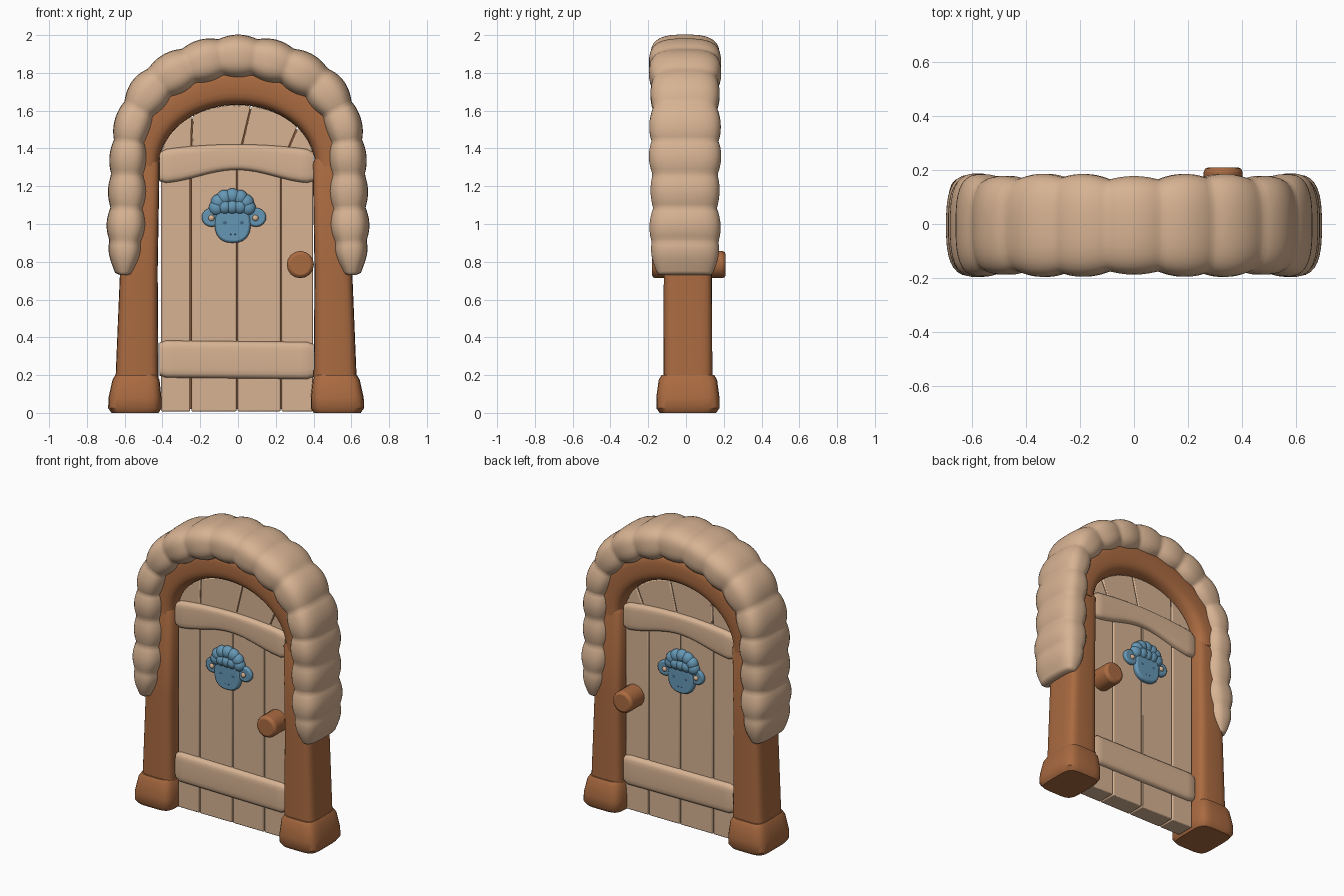
import bpy, bmesh, math
from mathutils import Vector

if "Cube" in bpy.data.objects:
    bpy.data.objects.remove(bpy.data.objects["Cube"], do_unlink=True)


def material(name, rgb):
    m = bpy.data.materials.new(name)
    m.use_nodes = True
    m.diffuse_color = (*rgb, 1)
    m.node_tree.nodes["Principled BSDF"].inputs["Base Color"].default_value = (*rgb, 1)
    return m


TAN = material("pale tan", (0.68, 0.45, 0.29))
BROWN = material("warm brown", (0.40, 0.145, 0.052))
BLUE = material("dusty blue", (0.13, 0.31, 0.46))
NAVY = material("deep blue", (0.06, 0.16, 0.26))
YC = 0.01


def finish(name, bm, mat, bevel=0.0, angle=40):
    bmesh.ops.recalc_face_normals(bm, faces=bm.faces[:])
    mesh = bpy.data.meshes.new(name)
    bm.to_mesh(mesh)
    bm.free()
    ob = bpy.data.objects.new(name, mesh)
    bpy.context.collection.objects.link(ob)
    mesh.materials.append(mat)
    if bevel:
        mod = ob.modifiers.new("rounded edges", "BEVEL")
        mod.width, mod.segments = bevel, 2
    bpy.ops.object.select_all(action="DESELECT")
    ob.select_set(True)
    bpy.context.view_layer.objects.active = ob
    bpy.ops.object.shade_smooth_by_angle(angle=math.radians(angle))
    return ob


def loft(name, rows, mat, power=4, sides=24, normal=None, yc=YC, angle=40):
    """Sweep a rounded-box section along rows of (x, z, half width, half depth)."""
    bm = bmesh.new()
    rings = []
    for i, (x, z, hw, hd) in enumerate(rows):
        a, b = rows[max(i - 1, 0)], rows[min(i + 1, len(rows) - 1)]
        n = Vector(normal) if normal else Vector((a[1] - b[1], b[0] - a[0])).normalized()
        ring = []
        for k in range(sides):
            t = math.tau * (k + 0.5) / sides
            c, s = math.cos(t), math.sin(t)
            u = math.copysign(abs(c) ** (2 / power), c) * hw
            v = math.copysign(abs(s) ** (2 / power), s) * hd
            ring.append(bm.verts.new((x + n.x * u, yc + v, z + n.y * u)))
        rings.append(ring)
    for r, q in zip(rings, rings[1:]):
        for k in range(sides):
            j = (k + 1) % sides
            bm.faces.new((r[k], r[j], q[j], q[k]))
    bm.faces.new(rings[0])
    bm.faces.new(rings[-1])
    return finish(name, bm, mat, angle=angle)


def prism(name, outline, y0, y1, mat, bevel):
    bm = bmesh.new()
    face = bm.faces.new([bm.verts.new((x, y0, z)) for x, z in outline])
    ext = bmesh.ops.extrude_face_region(bm, geom=[face])
    moved = [g for g in ext["geom"] if isinstance(g, bmesh.types.BMVert)]
    bmesh.ops.translate(bm, verts=moved, vec=(0, y1 - y0, 0))
    return finish(name, bm, mat, bevel)


def blob(name, x, y, z, rx, ry, rz, mat):
    bm = bmesh.new()
    bmesh.ops.create_uvsphere(bm, u_segments=20, v_segments=12, radius=1)
    for v in bm.verts:
        v.co = Vector((x + v.co.x * rx, y + v.co.y * ry, z + v.co.z * rz))
    return finish(name, bm, mat)


def oval(cx, cz, rx, rz, n=24, power=2):
    pts = []
    for k in range(n):
        c, s = math.cos(math.tau * k / n), math.sin(math.tau * k / n)
        pts.append((cx + math.copysign(abs(c) ** (2 / power), c) * rx,
                    cz + math.copysign(abs(s) ** (2 / power), s) * rz))
    return pts


# Posts and their feet
for side, label in ((-1, "right"), (1, "left")):
    def column(part, levels, **kw):
        rows = [(side * (a + b) / 2 - 0.01, z, (b - a) / 2, hd) for z, a, b, hd in levels]
        loft(label + "_" + part, rows, BROWN, normal=(1, 0), **kw)
    column("post", [(0.15, 0.41, 0.64, 0.13), (0.75, 0.415, 0.615, 0.128),
                    (1.32, 0.405, 0.60, 0.125), (1.35, 0.42, 0.59, 0.115)], power=5)
    column("foot", [(0, 0.41, 0.66, 0.15), (0.025, 0.395, 0.678, 0.168), (0.08, 0.395, 0.676, 0.168),
                    (0.175, 0.405, 0.655, 0.155), (0.2, 0.42, 0.64, 0.14)], power=5)

# Arch over the doorway
arch = []
for k in range(41):
    t = math.pi * (1 - k / 40)
    arch.append((0.512 * math.cos(t) - 0.005, 1.31 + 0.42 * math.sin(t), 0.1, 0.13))
loft("arch", arch, BROWN, power=3.5)

# Fleece draped over the arch, swollen into puffs along its length
half = [(-0.605, 0.73, 0.05), (-0.595, 0.90, 0.1), (-0.585, 1.12, 0.105), (-0.58, 1.34, 0.102),
        (-0.555, 1.53, 0.1), (-0.46, 1.70, 0.115), (-0.32, 1.805, 0.118), (-0.16, 1.865, 0.118),
        (0, 1.885, 0.118)]
ctrl = [Vector(p) for p in half + [(-x, z, w) for x, z, w in half[-2::-1]]]
fine = []
for i in range(len(ctrl) - 1):
    p0, p1, p2, p3 = (ctrl[min(max(i + d, 0), len(ctrl) - 1)] for d in (-1, 0, 1, 2))
    for k in range(12):
        t = k / 12
        fine.append(0.5 * (2 * p1 + (p2 - p0) * t + (2 * p0 - 5 * p1 + 4 * p2 - p3) * t * t
                           + (3 * p1 - p0 - 3 * p2 + p3) * t ** 3))
fine.append(ctrl[-1])
run = [0]
for p, q in zip(fine, fine[1:]):
    run.append(run[-1] + (q - p).xy.length)
PUFFS = 17
fleece = []
for p, s in zip(fine, run):
    f = s / run[-1]
    puff = abs(math.sin(math.pi * PUFFS * f)) ** 0.8
    end = min(1, 0.82 + 3 * min(f, 1 - f))
    wave = 0.01 * math.sin(11 * f * math.pi)
    fleece.append((p.x, p.y, p.z * (0.84 + 0.16 * puff), (0.172 + 0.016 * puff) * end + wave * 0.5))
for row, scale in ((0, 0.6), (-1, 0.6)):
    x, z, w, d = fleece[row]
    fleece[row] = (x, z, w * scale, d * 0.95)
loft("fleece", fleece, TAN, power=2.9, sides=32, yc=-0.005, angle=60)


# Door planks, leaning slightly near the top, with a thin core behind the gaps
def door_top(x):
    return 1.31 + 0.32 * math.sqrt(max(0, 1 - ((x + 0.005) / 0.412) ** 2))


edges = [(-0.41, 0), (-0.25, 0.03), (-0.005, 0.3), (0.228, 0.35), (0.4, 0)]
GAP = 0.003
for i in range(4):
    (xa, la), (xb, lb) = edges[i], edges[i + 1]
    ta, tb = xa + la * 0.25 + GAP, xb + lb * 0.25 - GAP
    outline = [(xa + GAP, 0.008), (xb - GAP, 0.008), (xb - GAP, 1.31)]
    for k in range(9):
        x = tb + (ta - tb) * k / 8
        if door_top(x) > 1.32:
            outline.append((x, door_top(x)))
    outline.append((xa + GAP, 1.31))
    prism("plank_%d" % (i + 1), outline, YC - 0.062, YC + 0.062, TAN, 0.006)
core = [(-0.39, 0.02), (0.38, 0.02)] + [(0.38 - 0.77 * k / 20, door_top(0.38 - 0.77 * k / 20) - 0.015)
                                        for k in range(21)]
prism("door_core", core, YC - 0.05, YC + 0.05, BROWN, 0)

# Crossbars: straight below, bowed above, wrapping both faces
lower, upper = [], []
for k in range(25):
    f = k / 24
    x = -0.415 + 0.815 * f
    shrink = 0.88 if k in (0, 24) else 1
    bow = 0.5 + 0.5 * math.cos(math.tau * (f - 0.5))
    lo, hi = 1.215 + 0.07 * bow, 1.39 + 0.033 * math.sin(math.pi * f) ** 0.7
    lower.append((x, 0.285 - 0.008 * f, 0.1 * shrink, 0.094 * shrink))
    upper.append((x, (lo + hi) / 2, (hi - lo) / 2 * shrink, 0.094 * shrink))
for name, rows in (("lower_crossbar", lower), ("upper_crossbar", upper)):
    loft(name, rows, TAN, power=6, normal=(0, 1))

# Knob running through the door
prism("knob", oval(0.33, 0.785, 0.072, 0.072, 16), -0.18, 0.21, BROWN, 0.018)

# Sheep-head plaque on both faces
for d, label in ((-1, "front"), (1, "back")):
    base = YC + d * 0.05

    def plate(part, outline, height, mat, bevel):
        prism(label + "_" + part, outline, base, YC + d * height, mat, bevel)
    plate("face", oval(-0.028, 1.0, 0.095, 0.1, power=2.4), 0.092, BLUE, 0.012)
    for x, tag in ((-0.138, "right"), (0.095, "left")):
        plate(tag + "_ear", oval(x, 1.035, 0.054, 0.05), 0.084, BLUE, 0.01)
        blob(label + "_" + tag + "_rivet", x - 0.003, YC + d * 0.086, 1.032, 0.016, 0.012, 0.016, TAN)
    for i in range(7):
        t = math.pi * i / 6
        x, z = -0.03 + 0.083 * math.cos(t), 1.085 + 0.062 * math.sin(t)
        blob("%s_curl_%d" % (label, i), x, YC + d * 0.07, z, 0.042, 0.036, 0.042, BLUE)
    for i, x in enumerate((-0.07, -0.03, 0.01)):
        blob("%s_fringe_%d" % (label, i), x, YC + d * 0.074, 1.09, 0.04, 0.038, 0.04, BLUE)
    for x, tag in ((-0.07, "right"), (0.02, "left")):
        blob(label + "_" + tag + "_eye", x, YC + d * 0.09, 1.008, 0.013, 0.004, 0.011, NAVY)
    for x, tag in ((-0.038, "right"), (-0.014, "left")):
        blob(label + "_" + tag + "_nostril", x, YC + d * 0.09, 0.945, 0.005, 0.004, 0.004, NAVY)
